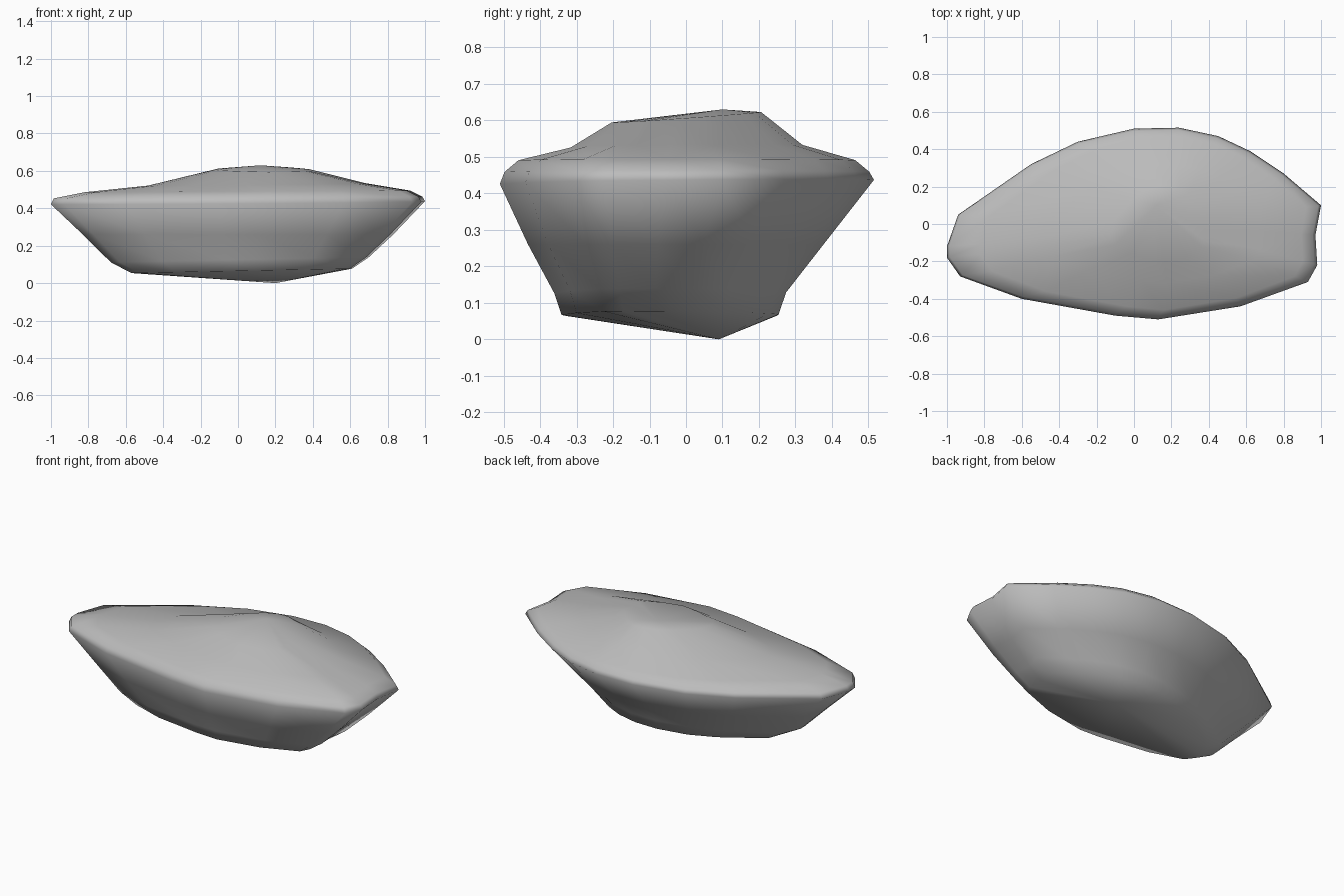
import bpy, bmesh

cube = bpy.data.objects.get("Cube")
if cube:
    bpy.data.objects.remove(cube, do_unlink=True)

# Widest outline of the stone, seen from above
OUTLINE = [(-1, -.12), (-.94, .05), (-.55, .32), (-.3, .44), (0, .51), (.24, .515),
           (.45, .47), (.62, .39), (.8, .27), (1, .1), (.97, -.06), (.98, -.22),
           (.93, -.31), (.57, -.44), (.13, -.51), (-.1, -.49), (-.6, -.4),
           (-.93, -.28), (-1, -.18)]

# Rings from base to crown: x scale, y scale, x shift, y shift, height, x tilt, y tilt
RINGS = [(.59, .58, .02, -.045, .065, .02, 0),
         (.69, .62, .01, -.045, .125, .02, 0),
         (.83, .79, 0, -.03, .26, 0, 0),
         (1, 1, 0, 0, .43, .007, .01),
         (.985, .975, 0, 0, .458, .005, 0),
         (.87, .9, .05, 0, .49, .005, 0),
         (.58, .62, .1, 0, .527, .01, .01),
         (.25, .4, .13, 0, .61, -.01, .07)]


def add_ring(bm, sx, sy, ox, oy, z, tilt_x, tilt_y):
    verts = []
    for px, py in OUTLINE:
        x, y = px * sx + ox, py * sy + oy
        verts.append(bm.verts.new((x, y, z + tilt_x * x + tilt_y * y)))
    return verts


def close_ring(bm, ring, point):
    tip = bm.verts.new(point)
    for a, b in zip(ring, ring[1:] + ring[:1]):
        bm.faces.new((a, b, tip))


# Stone body: rings joined into a shell, closed by the base and crown tips
bm = bmesh.new()
rings = [add_ring(bm, *r) for r in RINGS]
for low, high in zip(rings, rings[1:]):
    for i in range(len(low)):
        j = (i + 1) % len(low)
        bm.faces.new((low[i], low[j], high[j], high[i]))
close_ring(bm, rings[0], (.2, .09, 0))
close_ring(bm, rings[-1], (.12, .1, .63))
bmesh.ops.recalc_face_normals(bm, faces=bm.faces)
for face in bm.faces:
    face.smooth = True

mesh = bpy.data.meshes.new("stone")
bm.to_mesh(mesh)
bm.free()
stone = bpy.data.objects.new("stone", mesh)
bpy.context.collection.objects.link(stone)

# Plain grey stone
grey = bpy.data.materials.new("stone_grey")
grey.use_nodes = True
colour = (.5, .5, .5, 1)
grey.diffuse_color = colour
grey.node_tree.nodes["Principled BSDF"].inputs["Base Color"].default_value = colour
mesh.materials.append(grey)
